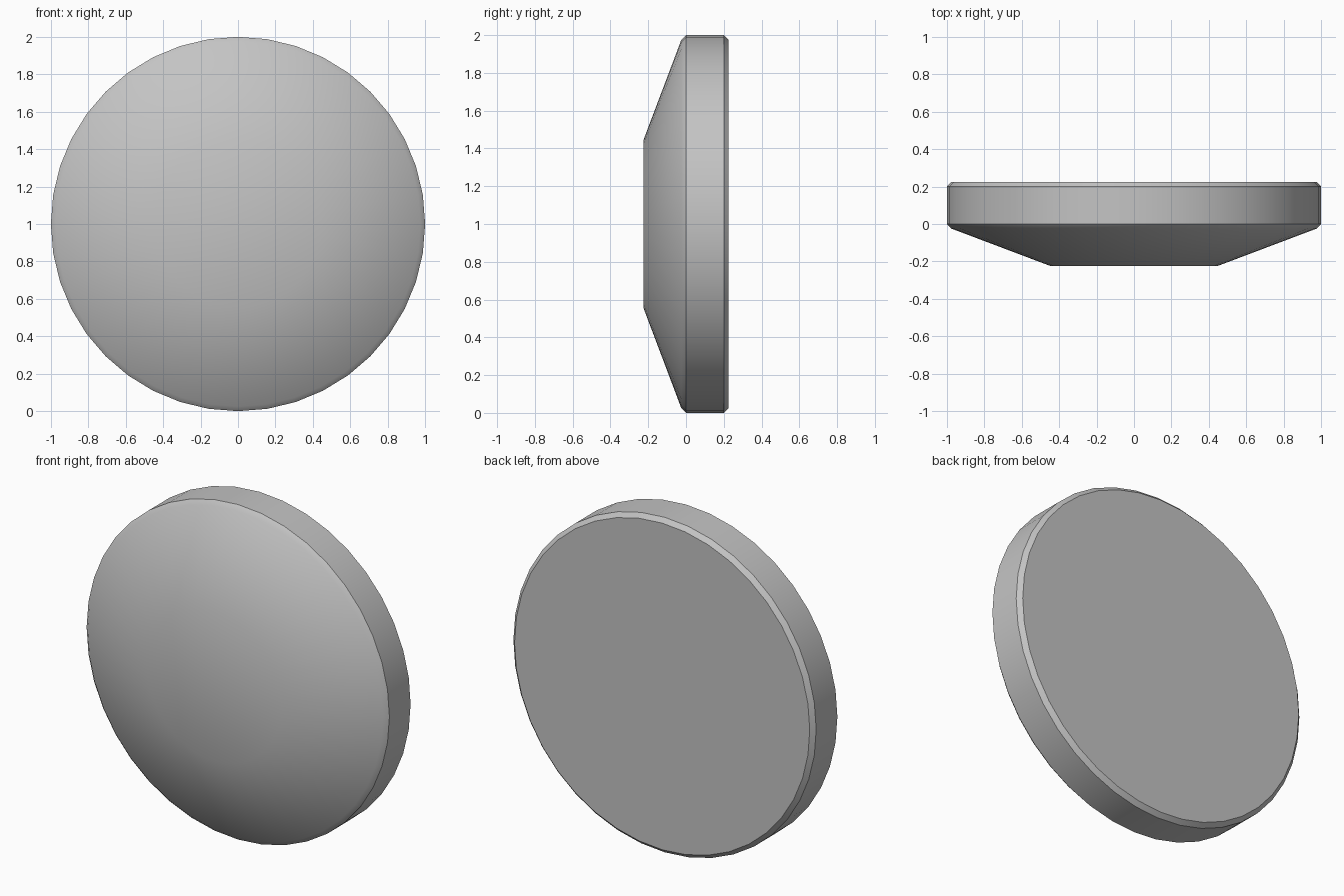
import bpy
import bmesh
from math import sin, cos, pi, radians

if "Cube" in bpy.data.objects:
    bpy.data.objects.remove(bpy.data.objects["Cube"], do_unlink=True)

SIDES = 40

# Single grey material
grey = bpy.data.materials.new("mid_grey")
grey.use_nodes = True
colour = (0.55, 0.55, 0.55, 1)
grey.diffuse_color = colour
grey.node_tree.nodes["Principled BSDF"].inputs["Base Color"].default_value = colour

# Profile from front to back: (radius, y)
profile = [(0.445, -0.225), (0.975, -0.025), (1.0, 0.0), (1.0, 0.2), (0.975, 0.225)]

# Turn the profile around the y axis
bm = bmesh.new()
rings = []
for radius, y in profile:
    rings.append([bm.verts.new((radius * sin(2 * pi * i / SIDES), y,
                                1 + radius * cos(2 * pi * i / SIDES)))
                  for i in range(SIDES)])
for a, b in zip(rings, rings[1:]):
    for i in range(SIDES):
        j = (i + 1) % SIDES
        bm.faces.new((a[i], a[j], b[j], b[i]))

# Flat front and back caps
front_cap = bm.faces.new(rings[0])
bm.faces.new(rings[-1])
bmesh.ops.recalc_face_normals(bm, faces=bm.faces[:])
bmesh.ops.triangulate(bm, faces=[front_cap])

mesh = bpy.data.meshes.new("bevelled_disc")
bm.to_mesh(mesh)
bm.free()
mesh.materials.append(grey)
disc = bpy.data.objects.new("bevelled_disc", mesh)
bpy.context.collection.objects.link(disc)

# Soft front cone, crisp rim edges
bpy.ops.object.select_all(action="DESELECT")
disc.select_set(True)
bpy.context.view_layer.objects.active = disc
bpy.ops.object.shade_smooth_by_angle(angle=radians(30))
